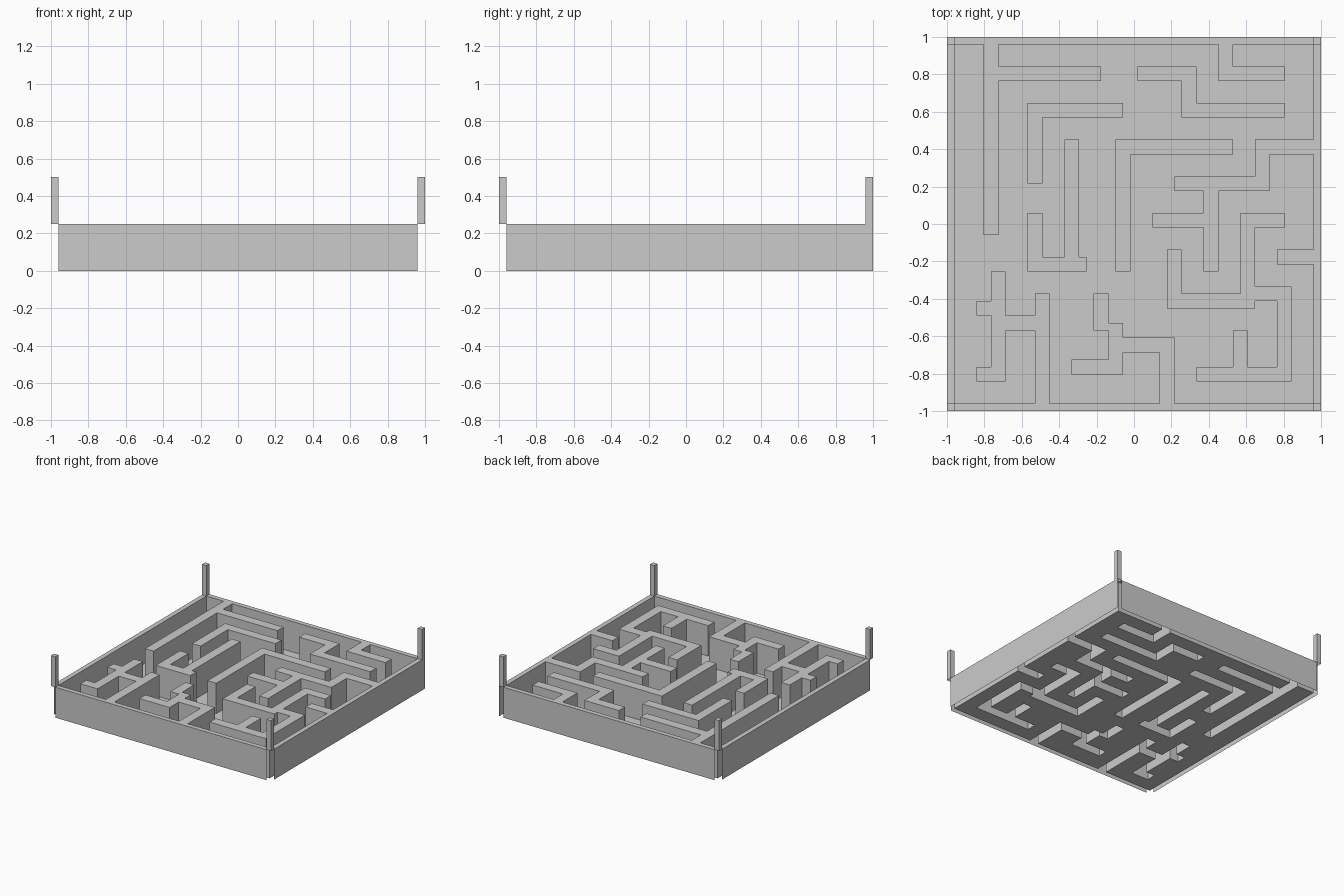
import bpy, bmesh

if "Cube" in bpy.data.objects:
    bpy.data.objects.remove(bpy.data.objects["Cube"])

N = 51                    # the plan is a 51 x 51 cell grid
C = 2 / N
WALL, POST = 0.25, 0.5

# Inner walls: two-cell-wide paths (column, row counted from the back left)
PATHS_FROM_RIM = [
    [(5, 0), (5, 25)], [(5, 4), (19, 4)],
    [(37, 0), (37, 4), (44, 4)],
    [(49, 14), (42, 14), (42, 19), (31, 19)],
    [(35, 19), (35, 30)], [(35, 24), (28, 24)],
    [(49, 29), (45, 29)],
    [(29, 49), (29, 41), (22, 41)], [(22, 39), (22, 44), (17, 44)],
    [(20, 35), (20, 38)],
    [(12, 49), (12, 35)], [(12, 38), (6, 38)], [(6, 32), (6, 45)],
    [(4, 36), (6, 36)], [(4, 45), (6, 45)],
]
PATHS_FREE = [
    [(26, 4), (32, 4), (32, 9), (44, 9)],
    [(22, 9), (11, 9), (11, 18)],
    [(16, 14), (16, 30)], [(11, 24), (11, 30), (17, 30)],
    [(23, 30), (23, 14), (37, 14)],
    [(44, 24), (40, 24), (40, 35), (30, 35), (30, 29)],
    [(40, 34), (45, 34), (45, 45), (34, 45)], [(39, 40), (39, 45)],
]

# Mark the wall cells: outer rim, then every path
walls = {(c, r) for c in range(N) for r in range(N)
         if c in (0, N - 1) or r in (0, N - 1)}
for path in PATHS_FROM_RIM + PATHS_FREE:
    for (c0, r0), (c1, r1) in zip(path, path[1:]):
        for c in range(min(c0, c1), max(c0, c1) + 2):
            for r in range(min(r0, r1), max(r0, r1) + 2):
                walls.add((c, r))
corners = {(c, r) for c in (0, N - 1) for r in (0, N - 1)}

# Side of a cell: neighbour offset and the two edge ends, seen from outside
SIDES = [((0, 1), (0, 1), (1, 1)), ((1, 0), (1, 1), (1, 0)),
         ((0, -1), (1, 0), (0, 0)), ((-1, 0), (0, 0), (0, 1))]


class Builder:
    """Collects cell faces with shared vertices into one object."""
    def __init__(self):
        self.bm, self.cache = bmesh.new(), {}

    def vert(self, c, r, z):
        key = (c, r, z)
        if key not in self.cache:
            self.cache[key] = self.bm.verts.new((c * C - 1, 1 - r * C, z))
        return self.cache[key]

    def flat(self, c, r, z):
        self.bm.faces.new([self.vert(c + a, r + b, z)
                           for a, b in ((0, 1), (1, 1), (1, 0), (0, 0))])

    def side(self, c, r, ends, z0, z1):
        (a, b), (d, e) = ends
        self.bm.faces.new([self.vert(c + a, r + b, z0), self.vert(c + d, r + e, z0),
                           self.vert(c + d, r + e, z1), self.vert(c + a, r + b, z1)])

    def finish(self, name):
        mesh = bpy.data.meshes.new(name)
        self.bm.to_mesh(mesh)
        self.bm.free()
        bpy.context.collection.objects.link(bpy.data.objects.new(name, mesh))


floor, maze, posts = Builder(), Builder(), Builder()
for c in range(N):
    for r in range(N):
        if (c, r) not in walls:
            floor.flat(c, r, 0)
            continue
        corner = (c, r) in corners
        if not corner:
            maze.flat(c, r, WALL)
        # Hollow walls: sides only where a wall meets floor or the outside;
        # the corners stay open except on the right of the back right one
        for (dc, dr), *ends in SIDES:
            open_slot = corner and not ((c, r) == (N - 1, 0) and dc == 1)
            if (c + dc, r + dr) not in walls and not open_slot:
                maze.side(c, r, ends, 0, WALL)
            if corner:
                posts.side(c, r, ends, WALL, POST)
        if corner:
            posts.flat(c, r, POST)

floor.finish("floor")
maze.finish("maze_walls")
posts.finish("corner_posts")
